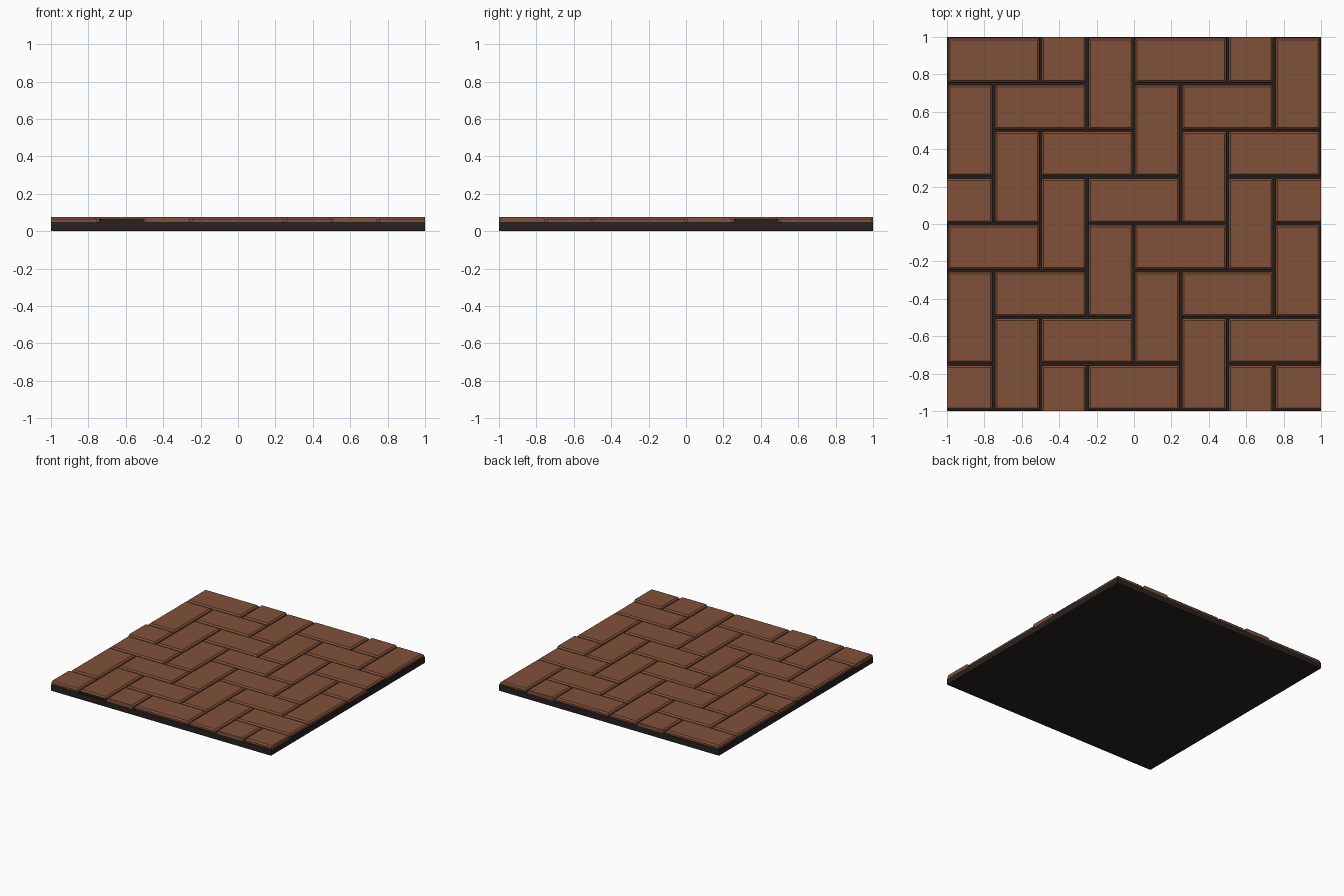
import bpy, bmesh

if "Cube" in bpy.data.objects:
    bpy.data.objects.remove(bpy.data.objects["Cube"])

CELL = 0.25          # herringbone grid, 8 x 8 cells
GAP = 0.006          # half of the joint between bricks
BEVEL = 0.011        # width and height of the top edge chamfer
Z0, Z1 = 0.049, 0.075


def make_material(name, rgb):
    m = bpy.data.materials.new(name)
    m.diffuse_color = (*rgb, 1.0)
    m.use_nodes = True
    m.node_tree.nodes["Principled BSDF"].inputs["Base Color"].default_value = m.diffuse_color
    return m


brick_mat = make_material("brick brown", (0.22, 0.082, 0.042))
mortar_mat = make_material("dark mortar", (0.022, 0.015, 0.015))


def make_object(name, bm, mats):
    bmesh.ops.recalc_face_normals(bm, faces=bm.faces)
    me = bpy.data.meshes.new(name)
    bm.to_mesh(me)
    bm.free()
    for m in mats:
        me.materials.append(m)
    ob = bpy.data.objects.new(name, me)
    bpy.context.collection.objects.link(ob)
    return ob


# mortar slab
bm = bmesh.new()
bmesh.ops.create_cube(bm, size=1)
for v in bm.verts:
    v.co = (v.co.x * 2, v.co.y * 2, (v.co.z + 0.5) * Z0)
make_object("mortar_slab", bm, [mortar_mat])


def add_brick(bm, c0, r0, c1, r1):
    """Chamfered brick on the cell grid; sides cut by the slab edge stay flush."""
    cut = [c0 < 0, r0 < 0, c1 > 8, r1 > 8]
    x0, y0, x1, y1 = [min(max(v, 0), 8) * CELL - 1 for v in (c0, r0, c1, r1)]
    if x1 - x0 < 0.01 or y1 - y0 < 0.01:
        return []
    rings = []
    for z, d in ((Z0, GAP), (Z1 - BEVEL, GAP), (Z1, GAP + BEVEL)):
        a, b, c, e = [0 if k else d for k in cut]
        pts = [(x0 + a, y0 + b), (x1 - c, y0 + b), (x1 - c, y1 - e), (x0 + a, y1 - e)]
        rings.append([bm.verts.new((x, y, z)) for x, y in pts])
    sides = []           # order: front, right, back, left
    for lo, hi in zip(rings, rings[1:]):
        for i in range(4):
            j = (i + 1) % 4
            sides.append(bm.faces.new((lo[i], lo[j], hi[j], hi[i])))
    bm.faces.new(rings[0][::-1])
    bm.faces.new(rings[-1])
    return sides


# herringbone bricks: lying and standing bricks step along the diagonals
lying, standing = bmesh.new(), bmesh.new()
for r in range(0, 9):
    for c in range(-1, 8):
        if (c + r) % 4 == 3 and r < 8:
            s = add_brick(lying, c, r, c + 2, r + 1)
            if (c, r) == (6, 5):         # dark end on the right edge
                s[1].material_index = 1
        elif (c + r) % 4 == 2 and c >= 0:
            s = add_brick(standing, c, r - 1, c + 1, r + 1)
            if (c, r) == (1, 1):         # dark end on the front edge
                s[0].material_index = 1
make_object("lying_bricks", lying, [brick_mat, mortar_mat])
make_object("standing_bricks", standing, [brick_mat, mortar_mat])
